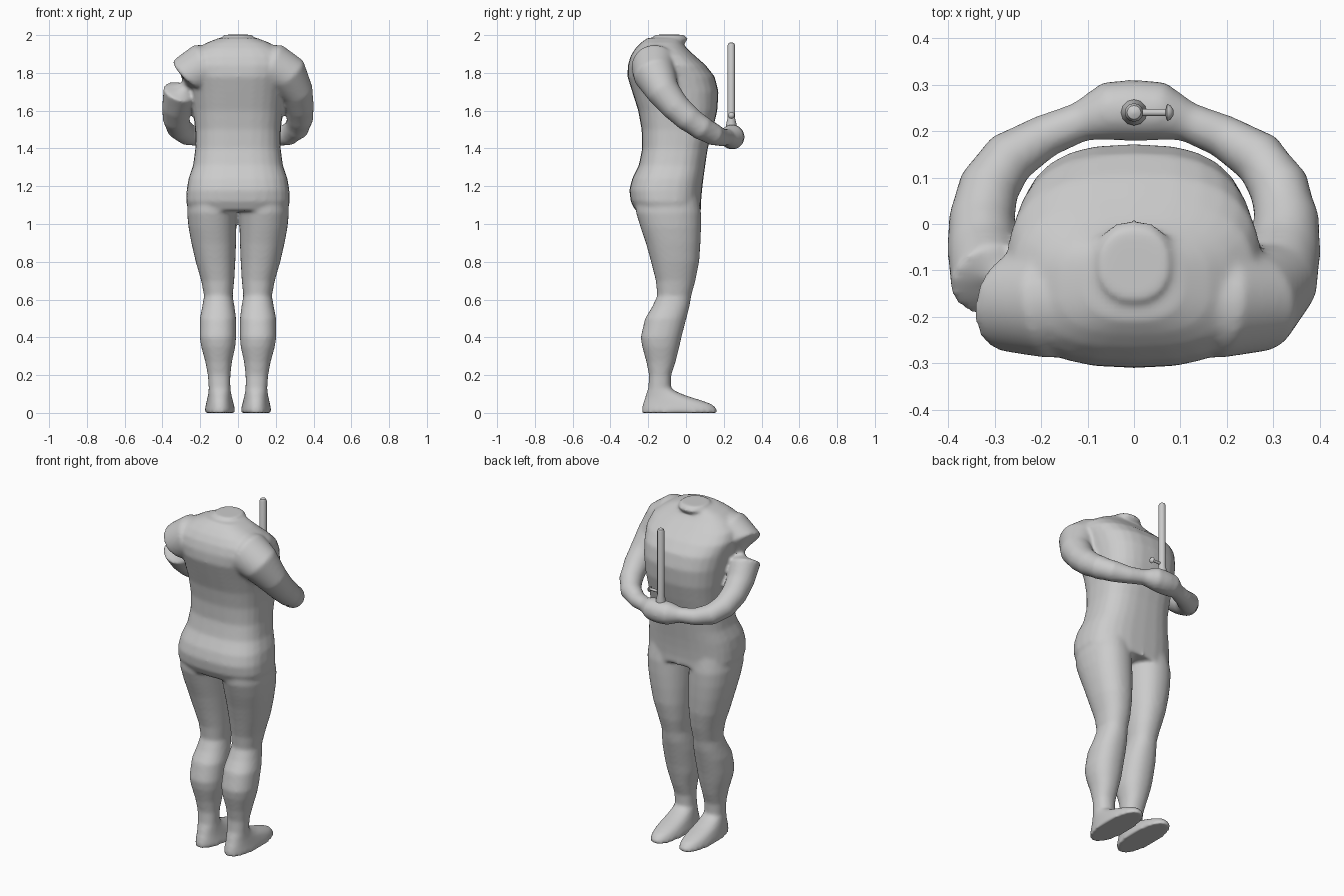
import bpy, bmesh, math
from mathutils import Vector

if "Cube" in bpy.data.objects:
    bpy.data.objects.remove(bpy.data.objects["Cube"])

N = 28


def skin(bm, rings):
    """Bridge a list of vertex-coordinate rings and cap both ends."""
    vr = [[bm.verts.new(c) for c in r] for r in rings]
    faces = []
    for a, b in zip(vr, vr[1:]):
        n = len(a)
        for i in range(n):
            j = (i + 1) % n
            faces.append(bm.faces.new((a[i], a[j], b[j], b[i])))
    faces += [bm.faces.new(vr[0]), bm.faces.new(vr[-1])]
    bmesh.ops.recalc_face_normals(bm, faces=faces)


def level_ring(z, x0, x1, y0, y1, p):
    """Horizontal superellipse between the given limits."""
    cx, cy, rx, ry = (x0 + x1) / 2, (y0 + y1) / 2, (x1 - x0) / 2, (y1 - y0) / 2
    out = []
    for i in range(N):
        a = 2 * math.pi * i / N
        c, s = math.cos(a), math.sin(a)
        out.append((cx + rx * math.copysign(abs(c) ** (2 / p), c),
                    cy + ry * math.copysign(abs(s) ** (2 / p), s), z))
    return out


def tube_rings(path):
    """Round rings along a path of (x, y, z, radius)."""
    pts = [Vector(q[:3]) for q in path]
    rings = []
    for i, q in enumerate(path):
        t = (pts[min(i + 1, len(pts) - 1)] - pts[max(i - 1, 0)]).normalized()
        u = t.cross(Vector((0.35, -0.5, 0.8)).cross(t)).normalized()
        u = (u - t * u.dot(t)).normalized()
        if u.length < 0.5:
            u = t.orthogonal().normalized()
        w = t.cross(u)
        rings.append([pts[i] + q[3] * (u * math.cos(2 * math.pi * k / N) + w * math.sin(2 * math.pi * k / N))
                      for k in range(N)])
    return rings


def make(name, bm):
    me = bpy.data.meshes.new(name)
    bm.to_mesh(me)
    bm.free()
    ob = bpy.data.objects.new(name, me)
    bpy.context.collection.objects.link(ob)
    return ob


body = bmesh.new()

# Torso: z, half width, back y, front y
torso = [(1.07, .262, -.268, .08), (1.12, .275, -.293, .08), (1.18, .272, -.30, .085),
         (1.24, .262, -.285, .092), (1.31, .238, -.25, .102), (1.4, .226, -.232, .115),
         (1.5, .227, -.235, .142), (1.6, .238, -.253, .166), (1.7, .25, -.285, .172),
         (1.78, .262, -.31, .152), (1.84, .275, -.308, .105), (1.89, .262, -.293, .048),
         (1.93, .215, -.268, .005), (1.96, .165, -.238, -.02), (1.985, .1, -.205, -.03)]
skin(body, [level_ring(z, -w, w, a, b, 2.7) for z, w, a, b in torso])

# Neck stub
skin(body, [level_ring(z, -w, w, a, b, 2.2) for z, w, a, b in
            [(1.88, .1, -.2, -.005), (1.945, .088, -.19, -.015), (1.98, .088, -.18, .01),
             (2.002, .075, -.165, -.012)]])

# Legs and feet: z, inner x, outer x, back y, front y
leg = [(1.16, .0, .262, -.27, .065), (1.06, .006, .27, -.265, .08), (.98, .008, .262, -.24, .08),
       (.9, .01, .247, -.213, .077), (.8, .014, .224, -.185, .07), (.7, .02, .195, -.16, .05),
       (.62, .028, .18, -.152, .028), (.56, .018, .19, -.18, .018), (.5, .01, .202, -.217, .002),
       (.4, .01, .203, -.24, -.024), (.35, .014, .195, -.232, -.035), (.27, .032, .173, -.21, -.055),
       (.2, .04, .16, -.196, -.078), (.13, .04, .155, -.2, -.08), (.11, .037, .157, -.208, -.045),
       (.09, .033, .16, -.214, .005), (.065, .027, .166, -.222, .085), (.045, .022, .17, -.23, .14),
       (.02, .016, .175, -.234, .164), (0, .014, .177, -.236, .167)]
# Arms with clasped hands: x, y, z, radius
arm = [(.1, -.15, 1.85, .1), (.19, -.165, 1.83, .125), (.262, -.165, 1.79, .112), (.31, -.12, 1.7, .088),
       (.326, -.055, 1.62, .076), (.328, .01, 1.56, .071), (.312, .08, 1.51, .066),
       (.268, .143, 1.475, .059), (.19, .19, 1.458, .047), (.115, .22, 1.46, .043),
       (.055, .243, 1.462, .064), (-.02, .245, 1.46, .066)]
for s in (1, -1):
    skin(body, [level_ring(z, s * a, s * b, c, d, 2.2) for z, a, b, c, d in leg])
    skin(body, tube_rings([(s * x, y, z, r) for x, y, z, r in arm]))

# Fuse all limbs into one smooth skin
ob = make("body", body)
m = ob.modifiers.new("fuse", 'REMESH')
m.mode = 'VOXEL'
m.voxel_size = 0.01
m.use_smooth_shade = True
m = ob.modifiers.new("soften", 'SMOOTH')
m.factor = 0.5
m.iterations = 8


def lathe(name, profile, sides, place):
    bm = bmesh.new()
    skin(bm, [[place(r * math.cos(2 * math.pi * k / sides), r * math.sin(2 * math.pi * k / sides), h)
               for k in range(sides)] for h, r in profile])
    o = make(name, bm)
    bpy.ops.object.select_all(action='DESELECT')
    bpy.context.view_layer.objects.active = o
    o.select_set(True)
    bpy.ops.object.shade_smooth_by_angle(angle=math.radians(40))


# Upright rod with flared foot, and its side peg
lathe("rod", [(1.47, .028), (1.525, .028), (1.56, .02), (1.945, .02), (1.957, .015), (1.962, .005)], 12,
      lambda a, b, h: (a, .24 + b, h))
lathe("side_peg", [(0, .008), (.068, .008), (.071, .018), (.078, .016), (.085, .006)], 12,
      lambda a, b, h: (h, .24 + a, 1.575 + b))
